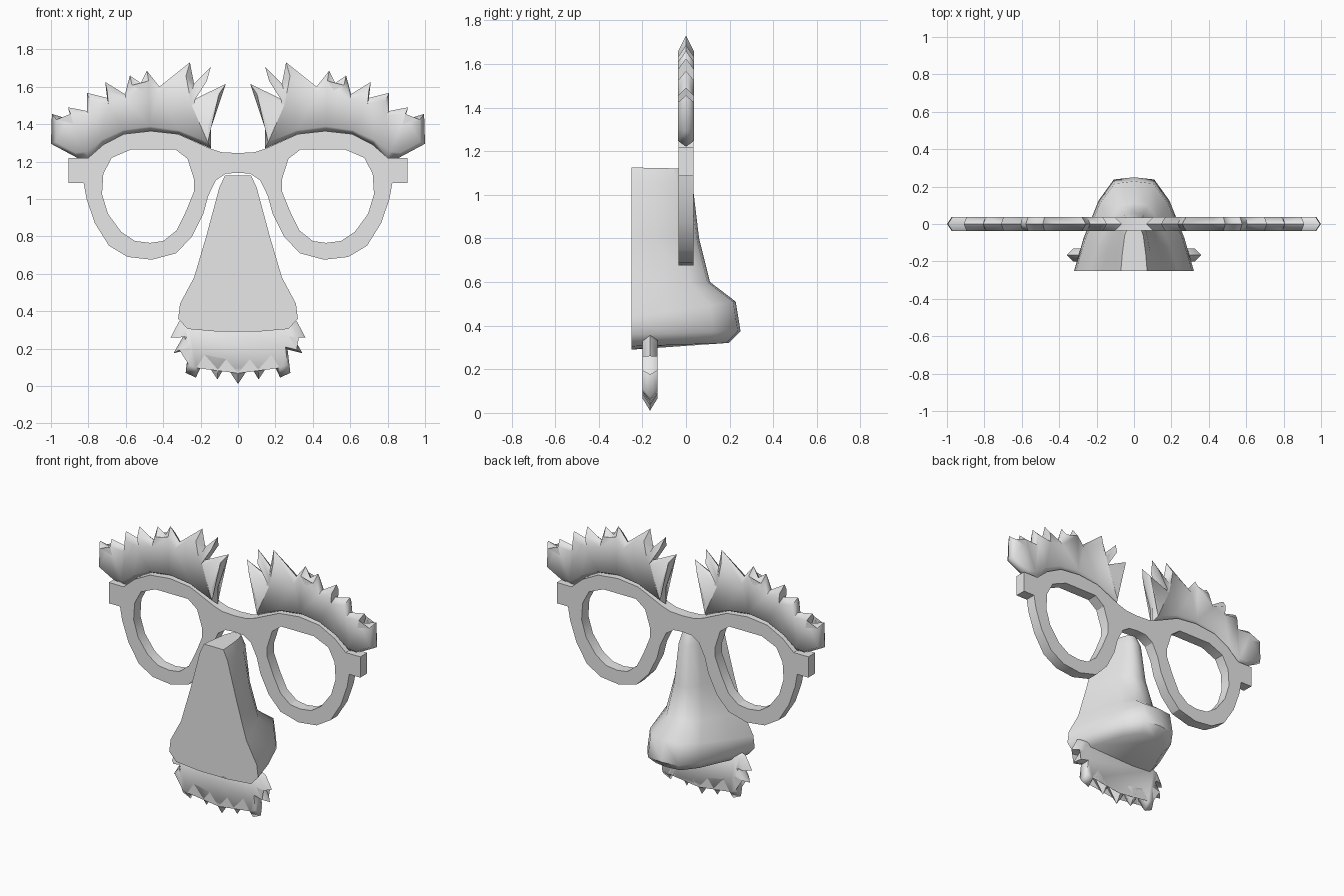
import bpy
import bmesh
import math
from mathutils import Vector

default_cube = bpy.data.objects.get("Cube")
if default_cube:
    bpy.data.objects.remove(default_cube, do_unlink=True)

# One plain grey plastic for the whole disguise
grey = bpy.data.materials.new("plain_grey")
grey.use_nodes = True
colour = (0.8, 0.8, 0.8, 1.0)
grey.diffuse_color = colour
grey.node_tree.nodes["Principled BSDF"].inputs["Base Color"].default_value = colour


def finish(name, bm, angle):
    """Turn a bmesh into a named object, smooth below the given angle."""
    bmesh.ops.recalc_face_normals(bm, faces=bm.faces)
    mesh = bpy.data.meshes.new(name)
    bm.to_mesh(mesh)
    bm.free()
    mesh.materials.append(grey)
    mesh.shade_smooth()
    mesh.set_sharp_from_angle(angle=math.radians(angle))
    obj = bpy.data.objects.new(name, mesh)
    bpy.context.collection.objects.link(obj)
    return obj


def mirrored(half):
    """Close a half outline by reflecting it in x, without doubling the centre."""
    return half + [(-x, z) for x, z in reversed(half) if x > 0]


def flip(points):
    return [(-x, z) for x, z in points]


def bridge_rings(bm, ring_a, ring_b):
    count = len(ring_a)
    for i in range(count):
        j = (i + 1) % count
        bm.faces.new((ring_a[i], ring_a[j], ring_b[j], ring_b[i]))


def plate(name, outline, holes, half_depth):
    """Flat plate with holes, standing in the xz plane."""
    bm = bmesh.new()
    edges = []
    for loop in [outline] + holes:
        verts = [bm.verts.new((x, -half_depth, z)) for x, z in loop]
        edges += [bm.edges.new((verts[i - 1], v)) for i, v in enumerate(verts)]
    bmesh.ops.triangle_fill(bm, edges=edges, use_beauty=True)
    result = bmesh.ops.extrude_face_region(bm, geom=list(bm.faces), use_keep_orig=True)
    moved = [g for g in result["geom"] if isinstance(g, bmesh.types.BMVert)]
    bmesh.ops.translate(bm, verts=moved, vec=(0, 2 * half_depth, 0))
    return finish(name, bm, 30)


def nearest_on_path(point, path):
    best = None
    for a, b in zip(path, path[1:]):
        a, b = Vector(a), Vector(b)
        t = max(0, min(1, (point - a).dot(b - a) / (b - a).length_squared))
        spot = a.lerp(b, t)
        if best is None or (spot - point).length < (best - point).length:
            best = spot
    return best


def tuft(name, outline, spine, y, half_depth, inset):
    """Spiky hair: a sharp rim pulled in towards a spine on both sides."""
    bm = bmesh.new()
    rim = [bm.verts.new((x, y, z)) for x, z in outline]
    for side in (-half_depth, half_depth):
        ring = []
        for x, z in outline:
            p = Vector((x, z))
            q = p.lerp(nearest_on_path(p, spine), inset)
            ring.append(bm.verts.new((q.x, y + side, q.y)))
        bridge_rings(bm, rim, ring)
        cap = bm.faces.new(ring)
        bmesh.ops.triangulate(bm, faces=[cap])
    return finish(name, bm, 70)


# Glasses frame: half outline from top of the bridge round to its underside
frame_half = [
    (0, 1.245), (.09, 1.25), (.15, 1.27), (.32, 1.347), (.465, 1.363), (.61, 1.347),
    (.72, 1.29), (.8, 1.22), (.905, 1.22), (.905, 1.085), (.825, 1.085), (.81, 1),
    (.765, .87), (.69, .75), (.59, .69), (.46, .675), (.33, .71), (.245, .8),
    (.185, .92), (.16, 1.015), (.118, 1.1), (.065, 1.135), (0, 1.14)]
lens_hole = [
    (.57, 1.265), (.335, 1.265), (.27, 1.215), (.235, 1.105), (.235, 1.04), (.28, .93),
    (.33, .83), (.4, .775), (.47, .765), (.55, .775), (.625, .825), (.695, .92),
    (.727, 1.025), (.72, 1.135), (.675, 1.22)]
plate("glasses_frame", mirrored(frame_half), [lens_hole, flip(lens_hole)], .035)

# Eyebrows: lower edge follows the frame, upper edge is spiky
brow = [
    (.145, 1.27), (.145, 1.375), (.065, 1.615), (.24, 1.53), (.145, 1.705), (.235, 1.615),
    (.257, 1.73), (.42, 1.6), (.487, 1.685), (.52, 1.62), (.578, 1.66), (.604, 1.56),
    (.71, 1.625), (.7, 1.54), (.807, 1.567), (.807, 1.47), (.91, 1.49), (.888, 1.42),
    (.995, 1.455), (1, 1.295), (.86, 1.22), (.8, 1.22), (.72, 1.29), (.61, 1.347),
    (.465, 1.363), (.32, 1.347)]
brow_spine = [(.21, 1.4), (.45, 1.47), (.68, 1.42), (.9, 1.33)]
for side_name, mirror in (("left", list), ("right", flip)):
    tuft(side_name + "_eyebrow", mirror(brow), mirror(brow_spine), 0, .037, .25)

# Moustache under the nose
moustache_half = [
    (0, .36), (.28, .36), (.315, .345), (.36, .26), (.29, .27), (.345, .175), (.265, .195),
    (.28, .07), (.225, .045), (.18, .14), (.11, .035), (.065, .11), (0, .01)]
tuft("moustache", mirrored(moustache_half), [(-.22, .25), (0, .24), (.22, .25)],
     -.165, .035, .25)

# Nose: stacked rings of (back height, back half width, tip height, tip half width, tip depth)
nose_back = -.25
nose_rings = [
    (1.125, .07, 1.12, .04, .0), (1.06, .1, 1.05, .05, .03), (.8, .17, .8, .065, .06),
    (.58, .235, .6, .09, .11), (.44, .31, .51, .13, .228), (.36, .32, .375, .135, .25),
    (.305, .27, .32, .11, .195)]
bm = bmesh.new()
rings = []
for back_z, back_w, tip_z, tip_w, tip_y in nose_rings:
    half = [(back_w, nose_back, back_z)]
    for t in (.35, .75):
        bulge = 1 + .25 * t * (1 - t)
        half.append(((back_w + (tip_w - back_w) * t) * bulge,
                     nose_back + (tip_y - nose_back) * t,
                     back_z + (tip_z - back_z) * t))
    half.append((tip_w * .8, tip_y - .012, tip_z))
    drop = .015 if back_z < .32 else 0
    middle = [(back_w * .37, nose_back, back_z - drop)]
    points = middle + half + [(0, tip_y, tip_z)]
    points += [(-x, y, z) for x, y, z in reversed(points) if x > 0]
    rings.append([bm.verts.new(p) for p in points])
for upper, lower in zip(rings, rings[1:]):
    bridge_rings(bm, upper, lower)
for cap_ring in (rings[0], rings[-1]):
    bm.faces.new(cap_ring)
finish("nose", bm, 50)
